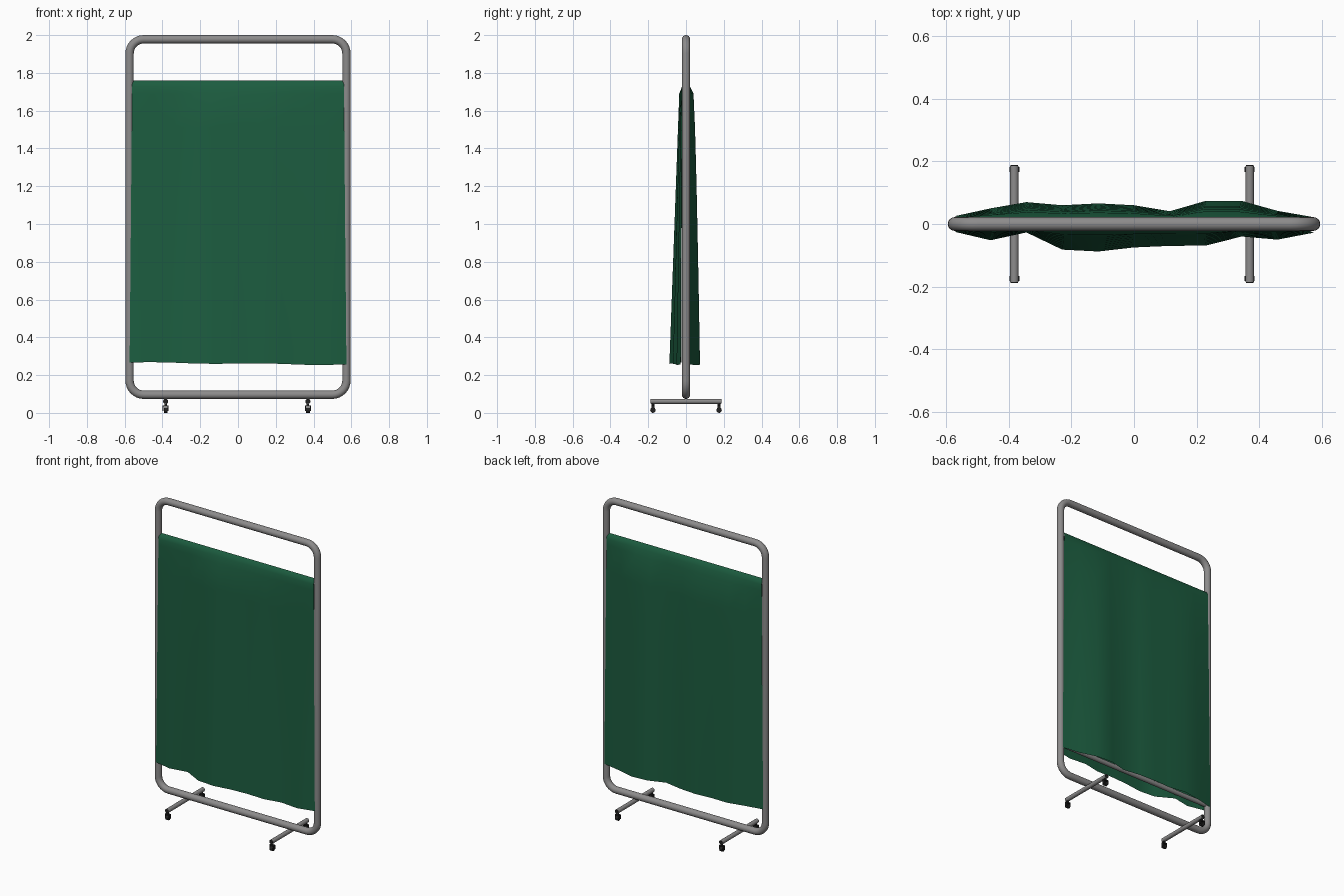
import bpy, bmesh, math
from mathutils import Vector, Matrix

cube = bpy.data.objects.get("Cube")
if cube:
    bpy.data.objects.remove(cube, do_unlink=True)


def material(name, color, rough):
    m = bpy.data.materials.new(name)
    m.use_nodes = True
    m.diffuse_color = (*color, 1)
    bsdf = m.node_tree.nodes["Principled BSDF"]
    bsdf.inputs["Base Color"].default_value = (*color, 1)
    bsdf.inputs["Roughness"].default_value = rough
    return m


GREY = material("grey metal", (0.265, 0.26, 0.26), 0.5)
GREEN = material("green fabric", (0.0115, 0.108, 0.05), 0.8)
BLACK = material("black rubber", (0.015, 0.015, 0.015), 0.6)


def finish(name, bm, mat, angle=40):
    bmesh.ops.recalc_face_normals(bm, faces=bm.faces)
    me = bpy.data.meshes.new(name)
    bm.to_mesh(me)
    bm.free()
    ob = bpy.data.objects.new(name, me)
    bpy.context.collection.objects.link(ob)
    me.materials.append(mat)
    bpy.ops.object.select_all(action="DESELECT")
    ob.select_set(True)
    bpy.context.view_layer.objects.active = ob
    bpy.ops.object.shade_smooth_by_angle(angle=math.radians(angle))


def add_rod(bm, start, end, radius, sides=16):
    a, b = Vector(start), Vector(end)
    turn = (b - a).to_track_quat("Z", "Y").to_matrix().to_4x4()
    bmesh.ops.create_cone(bm, cap_ends=True, segments=sides, radius1=radius, radius2=radius,
                          depth=(b - a).length, matrix=Matrix.Translation((a + b) / 2) @ turn)


def add_box(bm, centre, size):
    bmesh.ops.create_cube(bm, size=1, matrix=Matrix.Translation(centre) @ Matrix.Diagonal((*size, 1)))


# Rounded tube frame: rings swept around the corner arcs
TUBE, BEND, HALF, LOW, HIGH = 0.022, 0.075, 0.574, 0.096, 1.978
bm = bmesh.new()
rings = []
for corner, (sx, top) in enumerate([(1, True), (-1, True), (-1, False), (1, False)]):
    cx = sx * (HALF - BEND)
    cz = HIGH - BEND if top else LOW + BEND
    for k in range(9):
        a = math.radians(90 * (corner + k / 8))
        out = Vector((math.cos(a), 0, math.sin(a)))
        mid = Vector((cx, 0, cz)) + out * BEND
        turns = [math.tau * s / 16 for s in range(16)]
        rings.append([bm.verts.new(mid + out * TUBE * math.cos(t) + Vector((0, TUBE * math.sin(t), 0)))
                      for t in turns])
for i, ring in enumerate(rings):
    following = rings[(i + 1) % len(rings)]
    for s in range(16):
        n = (s + 1) % 16
        bm.faces.new((ring[s], ring[n], following[n], following[s]))
finish("tube_frame", bm, GREY)

# Cross rails carrying the fabric
for name, z in (("upper_rail", 1.735), ("lower_rail", 0.29)):
    bm = bmesh.new()
    add_rod(bm, (-HALF, 0, z), (HALF, 0, z), 0.015)
    finish(name, bm, GREY)

# Draped curtain: hugs the rail, then folds spread towards the two hems
FRONT = [-.025, -.052, -.027, -.082, -.088, -.075, -.070, -.069, -.040, -.050, -.028]
BACK = [.025, .050, .070, .060, .066, .060, .041, .074, .074, .042, .022]
OVER = [(-.021, 1.728), (-.014, 1.75), (0, 1.76), (.014, 1.75), (.021, 1.728)]
ROWS, SHOULDER = 8, 1.69
bm = bmesh.new()
columns = []
for i in range(11):
    u = i / 5 - 1
    hem = 0.261 - 0.006 * u + 0.003 * math.sin(i * 1.3)

    def drop(fold, spread, power):
        start = math.copysign(0.02, fold) + spread * (fold - math.copysign(0.025, fold))
        steps = [k / ROWS for k in range(ROWS + 1)]
        return [(start + (fold - start) * t ** power, SHOULDER + (hem - SHOULDER) * t) for t in steps]

    path = drop(FRONT[i], 0.25, 1)[::-1] + OVER + drop(BACK[i], 0.4, 0.7)
    columns.append([bm.verts.new((u * (0.574 - 0.014 * (z - 0.26) / 1.5), y, z)) for y, z in path])
for a, b in zip(columns, columns[1:]):
    for k in range(len(a) - 1):
        bm.faces.new((a[k], b[k], b[k + 1], a[k + 1]))
finish("fabric_curtain", bm, GREEN, 60)

# Feet with a capped bar and a forked caster at both ends
for side, x in (("right", -0.383), ("left", 0.37)):
    bm = bmesh.new()
    add_rod(bm, (x, -0.186, 0.061), (x, 0.186, 0.061), 0.0138)
    finish(side + "_foot_bar", bm, GREY)
    for end, s in (("front", -1), ("back", 1)):
        y = s * 0.175
        bm = bmesh.new()
        add_rod(bm, (x, s * 0.185, 0.061), (x, s * 0.188, 0.061), 0.012)
        add_rod(bm, (x, y, 0.036), (x, y, 0.06), 0.007, 10)
        add_box(bm, (x, y, 0.036), (0.03, 0.016, 0.006))
        add_rod(bm, (x - 0.01, y, 0.0145), (x + 0.01, y, 0.0145), 0.0145)
        for k in (-1, 1):
            add_box(bm, (x + k * 0.0135, y, 0.025), (0.005, 0.016, 0.028))
        finish(side + "_" + end + "_caster", bm, BLACK)
